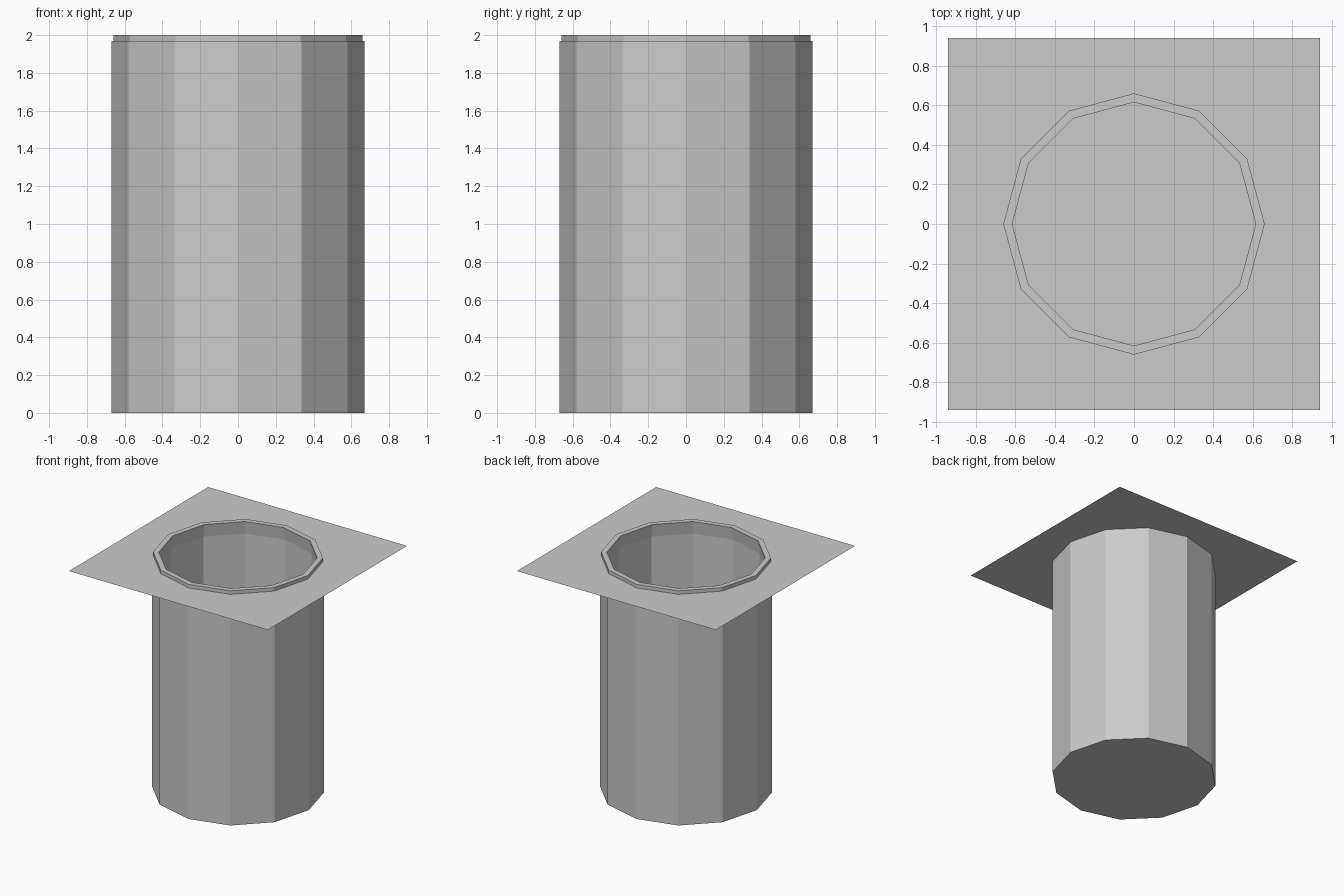
import bpy
import bmesh
from math import cos, sin, tau

SIDES = 12
PLATE_Z = 1.97
RIM_R = 0.66
HALF = 0.94

cube = bpy.data.objects.get("Cube")
if cube:
    bpy.data.objects.remove(cube, do_unlink=True)

grey = bpy.data.materials.new("plain grey")
grey.use_nodes = True
grey.diffuse_color = (0.6, 0.6, 0.6, 1)
grey.node_tree.nodes["Principled BSDF"].inputs["Base Color"].default_value = (0.6, 0.6, 0.6, 1)


def ring(bm, radius, z):
    """Twelve-sided ring of vertices with a corner on each axis."""
    return [bm.verts.new((radius * cos(tau * i / SIDES), radius * sin(tau * i / SIDES), z))
            for i in range(SIDES)]


def bridge(bm, a, b):
    for i in range(len(a)):
        j = (i + 1) % len(a)
        bm.faces.new((a[i], a[j], b[j], b[i]))


def finish(bm, name):
    mesh = bpy.data.meshes.new(name)
    bm.to_mesh(mesh)
    bm.free()
    mesh.materials.append(grey)
    obj = bpy.data.objects.new(name, mesh)
    bpy.context.collection.objects.link(obj)


# Hollow tube: outer wall, stepped rim, inner lip, inner wall and floor
profile = [(0.67, 0), (0.67, PLATE_Z), (RIM_R, PLATE_Z), (RIM_R, 2),
           (0.615, 2), (0.63, 1.89), (0.63, 0.04)]
bm = bmesh.new()
rings = [ring(bm, r, z) for r, z in profile]
for lower, upper in zip(rings, rings[1:]):
    bridge(bm, lower, upper)
bm.faces.new(rings[0][::-1])
bm.faces.new(rings[-1])
bmesh.ops.recalc_face_normals(bm, faces=bm.faces[:])
finish(bm, "tube")

# Thin square ground sheet around the rim, with a matching hole
bm = bmesh.new()
inner = ring(bm, RIM_R, PLATE_Z)
outer = []
for v in inner:
    k = HALF / max(abs(v.co.x), abs(v.co.y))
    outer.append(bm.verts.new((v.co.x * k, v.co.y * k, PLATE_Z)))
step = SIDES // 4
for i in range(SIDES):
    j = (i + 1) % SIDES
    face = [inner[j], inner[i], outer[i]]
    if i % step == 1:  # this segment holds a corner of the square
        a, b = outer[i].co, outer[j].co
        cx = HALF if a.x + b.x > 0 else -HALF
        cy = HALF if a.y + b.y > 0 else -HALF
        face.append(bm.verts.new((cx, cy, PLATE_Z)))
    bm.faces.new(face + [outer[j]])
finish(bm, "square_sheet")
